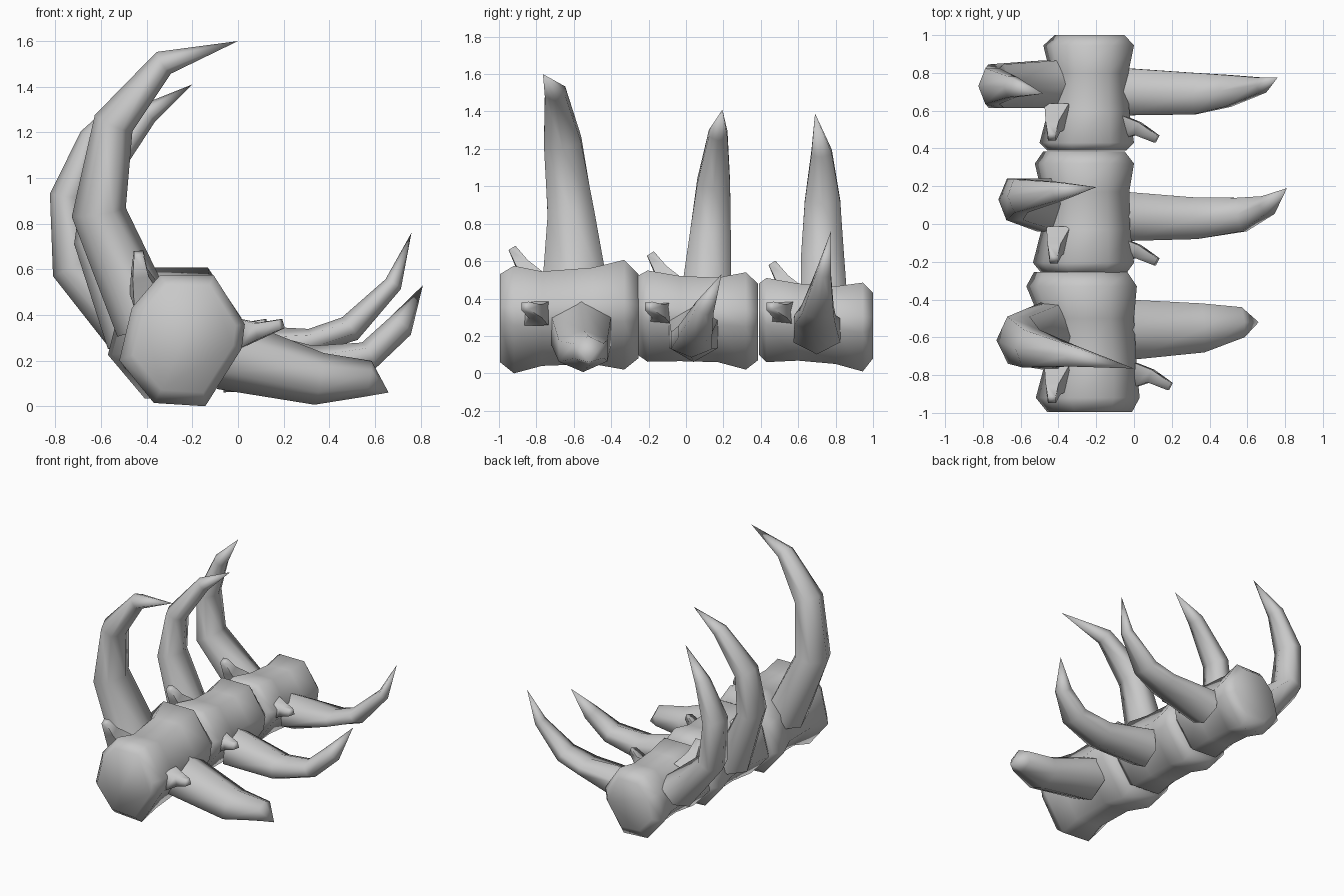
import bpy
import bmesh
from math import sin, cos, tau, radians
from mathutils import Vector

if "Cube" in bpy.data.objects:
    bpy.data.objects.remove(bpy.data.objects["Cube"], do_unlink=True)

GREY = (0.58, 0.58, 0.58, 1)
bone = bpy.data.materials.new("bone grey")
bone.use_nodes = True
bone.diffuse_color = GREY
bone.node_tree.nodes["Principled BSDF"].inputs["Base Color"].default_value = GREY


def skin(name, rings):
    """Join rings of points into one closed, smooth shaded object."""
    bm = bmesh.new()
    loops = [[bm.verts.new(p) for p in ring] for ring in rings]
    n = len(loops[0])
    for a, b in zip(loops, loops[1:]):
        for i in range(n):
            j = (i + 1) % n
            bm.faces.new((a[i], a[j], b[j], b[i]))
    bm.faces.new(loops[0])
    bm.faces.new(loops[-1])
    bmesh.ops.remove_doubles(bm, verts=bm.verts, dist=0.0005)
    bmesh.ops.recalc_face_normals(bm, faces=bm.faces)
    mesh = bpy.data.meshes.new(name)
    bm.to_mesh(mesh)
    bm.free()
    mesh.materials.append(bone)
    obj = bpy.data.objects.new(name, mesh)
    bpy.context.collection.objects.link(obj)
    bpy.ops.object.select_all(action="DESELECT")
    obj.select_set(True)
    bpy.context.view_layer.objects.active = obj
    bpy.ops.object.shade_smooth_by_angle(angle=radians(85))


def horn(name, stations, sides=6, turn=0):
    """Tapered tube; stations are x, y, z, radius in the bend, half width."""
    pts = [Vector(s[:3]) for s in stations]
    rings = []
    for i, s in enumerate(stations):
        before = pts[max(i - 1, 0)]
        after = pts[min(i + 1, len(pts) - 1)]
        along = (after - before).normalized()
        across = Vector((0, 1, 0))
        across = (across - along * across.dot(along)).normalized()
        bend = along.cross(across)
        angles = [turn + tau * k / sides for k in range(sides)]
        rings.append([pts[i] + bend * s[3] * cos(a)
                      + across * s[4] * sin(a) / sin(tau / sides) for a in angles])
    skin(name, rings)


# Vertebrae: an uneven octagon fitted to each ring's bounds (y, x0, x1, z0, z1)
OCTAGON = [(-.35, 1), (.5, 1), (1, .25), (.95, -.12),
           (.37, -1), (-.45, -.95), (-1, -.3), (-.8, .5)]
vertebrae = {
    "front_vertebra": [(-.995, -.46, -.01, .06, .53), (-.92, -.52, .03, 0, .575),
                       (-.77, -.48, .015, .04, .545), (-.5, -.5, 0, .05, .565),
                       (-.33, -.57, .015, .02, .607), (-.255, -.53, -.035, .08, .53)],
    "middle_vertebra": [(-.26, -.49, -.04, .1, .52), (-.205, -.535, 0, .062, .55),
                        (-.03, -.49, -.02, .065, .52), (.17, -.49, -.025, .06, .512),
                        (.32, -.525, 0, .02, .54), (.385, -.48, -.05, .07, .48)],
    "back_vertebra": [(.39, -.46, -.04, .1, .48), (.43, -.5, 0, .06, .51),
                      (.6, -.455, -.025, .068, .48), (.8, -.445, -.03, .05, .465),
                      (.945, -.48, 0, .01, .485), (1, -.42, -.05, .08, .43)],
}
for name, rings in vertebrae.items():
    skin(name, [[((x0 + x1) / 2 + u * (x1 - x0) / 2, y,
                  (z0 + z1) / 2 + v * (z1 - z0) / 2) for u, v in OCTAGON]
                for y, x0, x1, z0, z1 in rings])

# Tall curved ribs on the right flank
horn("front_right_rib", [(-.4, -.59, .36, .14, .185), (-.61, -.615, .85, .12, .125),
                         (-.545, -.66, 1.24, .09, .1), (-.325, -.7, 1.505, .057, .055),
                         (0, -.765, 1.6, 0, 0)])
horn("middle_right_rib", [(-.45, .1, .3, .13, .14), (-.63, .13, .73, .09, .11),
                          (-.6, .148, 1.02, .075, .088), (-.4, .172, 1.28, .05, .05),
                          (-.2, .195, 1.41, 0, 0)])
horn("back_right_rib", [(-.45, .74, .32, .13, .125), (-.73, .73, .61, .09, .115),
                        (-.75, .73, .92, .075, .095), (-.645, .725, 1.18, .05, .055),
                        (-.48, .69, 1.39, 0, 0)])

# Shorter ribs on the left flank, the front one broken off
horn("front_left_rib", [(-.05, -.56, .23, .16, .16), (.355, -.55, .12, .115, .13),
                        (.57, -.52, .12, .08, .08), (.66, -.52, .06, 0, 0)])
horn("middle_left_rib", [(-.05, .04, .21, .15, .13), (.33, .03, .175, .09, .11),
                         (.57, .05, .22, .065, .09), (.71, .1, .35, .06, .05),
                         (.81, .19, .53, 0, 0)])
horn("back_left_rib", [(-.05, .7, .23, .13, .125), (.32, .69, .285, .055, .11),
                       (.49, .705, .34, .06, .085), (.68, .735, .535, .04, .04),
                       (.76, .775, .76, 0, 0)])

# Two small flared knobs on each vertebra: radius is shared by both directions
upper_path = [(-.4, -.81, .48, .095), (-.43, -.875, .58, .05), (-.435, -.93, .67, .03)]
side_path = [(.01, -.8, .32, .09), (.09, -.805, .33, .05), (.19, -.86, .36, .03)]
knob_shifts = {"front": ((0, 0, 0), (0, 0, 0)),
               "middle": ((.01, .74, -.03), (-.07, .66, 0)),
               "back": ((0, 1.39, -.08), (-.07, 1.31, 0))}
for label, shifts in knob_shifts.items():
    for knob, path, shift in zip(("upper_knob", "side_knob"), (upper_path, side_path), shifts):
        horn(f"{label}_{knob}", [(*(Vector(p[:3]) + Vector(shift)), p[3], p[3]) for p in path],
             sides=4, turn=tau / 8)
